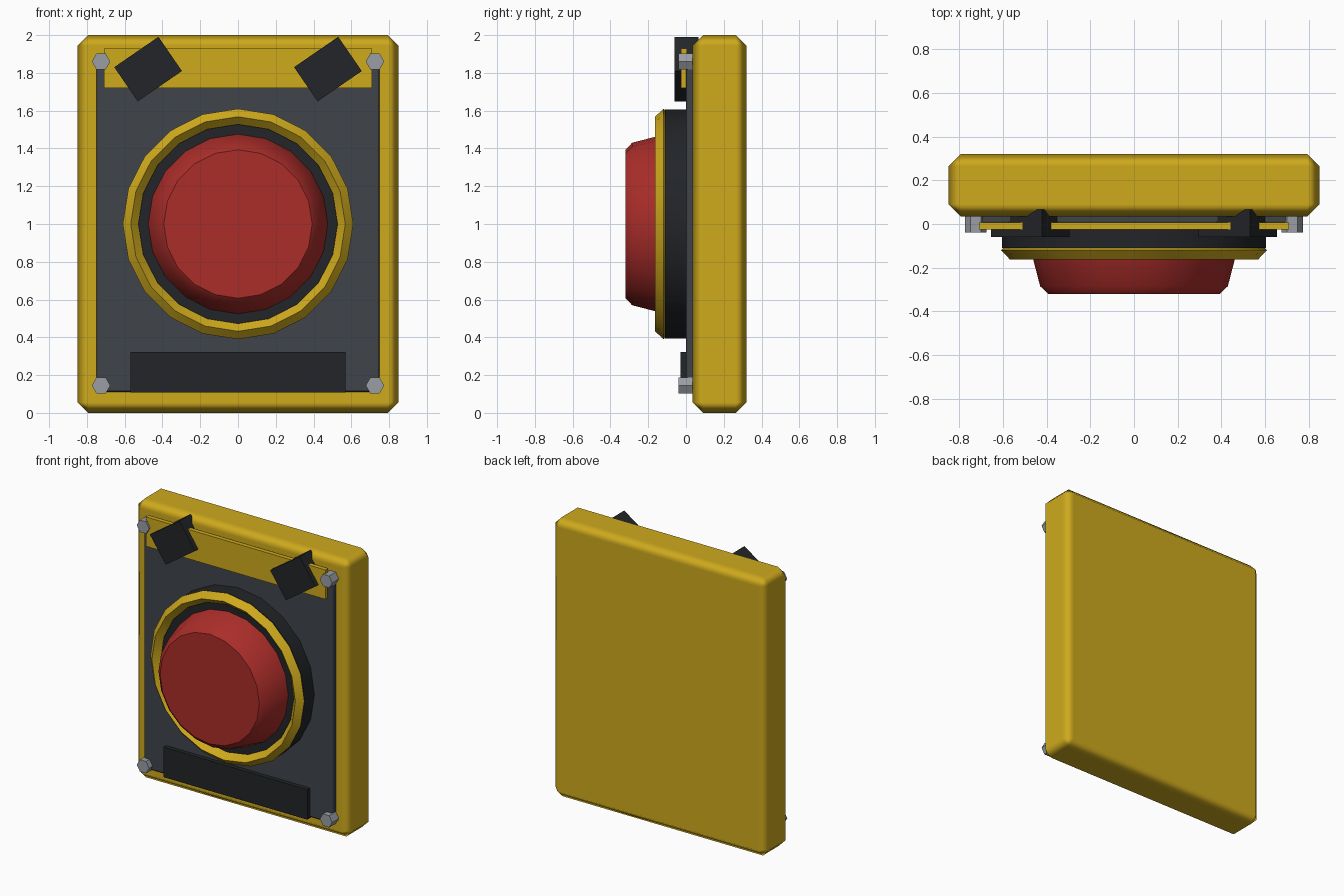
import bpy, bmesh, math
from mathutils import Matrix

if "Cube" in bpy.data.objects:
    bpy.data.objects.remove(bpy.data.objects["Cube"])


def material(name, rgb):
    m = bpy.data.materials.new(name)
    m.diffuse_color = (*rgb, 1)
    m.use_nodes = True
    m.node_tree.nodes["Principled BSDF"].inputs["Base Color"].default_value = m.diffuse_color
    return m


YELLOW = material("yellow", (0.62, 0.40, 0.012))
SLATE = material("slate", (0.05, 0.056, 0.068))
BLACK = material("black", (0.016, 0.018, 0.021))
RED = material("red", (0.40, 0.026, 0.022))
STEEL = material("steel", (0.32, 0.34, 0.37))


def finish(bm, name, mat, smooth=None):
    bmesh.ops.recalc_face_normals(bm, faces=bm.faces)
    me = bpy.data.meshes.new(name)
    bm.to_mesh(me)
    bm.free()
    ob = bpy.data.objects.new(name, me)
    bpy.context.collection.objects.link(ob)
    me.materials.append(mat)
    if smooth:
        bpy.ops.object.select_all(action='DESELECT')
        ob.select_set(True)
        bpy.context.view_layer.objects.active = ob
        bpy.ops.object.shade_smooth_by_angle(angle=math.radians(smooth))
    return ob


def box(name, mat, x, y, z, tilt=0, bevel=0):
    """Box from (min, max) ranges, optionally tilted about y and chamfered."""
    size = [b - a for a, b in (x, y, z)]
    mid = [(a + b) / 2 for a, b in (x, y, z)]
    bm = bmesh.new()
    bmesh.ops.create_cube(bm, size=1, matrix=Matrix.Translation(mid)
                          @ Matrix.Rotation(tilt, 4, 'Y') @ Matrix.Diagonal((*size, 1)))
    ob = finish(bm, name, mat, 50 if bevel else None)
    if bevel:
        mod = ob.modifiers.new("chamfer", 'BEVEL')
        mod.width, mod.segments, mod.harden_normals = bevel, 1, True
    return ob


def lathe(name, mat, profile, cx=0, cz=1, sides=20, closed=False, smooth=None):
    """Revolve (radius, y) points about the y axis; open profiles get end caps."""
    bm = bmesh.new()
    angles = [2 * math.pi * i / sides for i in range(sides)]
    rings = [[bm.verts.new((cx + r * math.cos(a), y, cz + r * math.sin(a)))
              for a in angles] for r, y in profile]
    pairs = list(zip(rings, rings[1:]))
    if closed:
        pairs.append((rings[-1], rings[0]))
    else:
        bm.faces.new(rings[0])
        bm.faces.new(rings[-1])
    for a, b in pairs:
        for i in range(sides):
            j = (i + 1) % sides
            bm.faces.new((a[i], a[j], b[j], b[i]))
    return finish(bm, name, mat, smooth)


# Housing and front panel
box("housing", YELLOW, (-0.85, 0.85), (0.035, 0.32), (0, 2), bevel=0.056)
box("front_panel", SLATE, (-0.75, 0.75), (0, 0.06), (0.11, 1.89), bevel=0.013)

# Warning strip with two slanted stripes, and lower label plate
box("warning_strip", YELLOW, (-0.71, 0.71), (-0.026, 0.006), (1.72, 1.93))
for side, cx in (("left", -0.476), ("right", 0.476)):
    box("stripe_" + side, BLACK, (cx - 0.142, cx + 0.142), (-0.06, 0.067),
        (1.71, 1.93), tilt=-math.radians(34.5))
box("label_plate", BLACK, (-0.57, 0.57), (-0.03, 0.01), (0.107, 0.322))

# Button collar, diamond-section ring and red push button
lathe("button_collar", BLACK, [(0.605, 0.01), (0.605, -0.11)], smooth=30)
lathe("button_ring", YELLOW, [(0.61, -0.12), (0.568, -0.163), (0.527, -0.12),
                              (0.568, -0.077)], closed=True, smooth=30)
lathe("push_button", RED, [(0.478, -0.10), (0.43, -0.285), (0.393, -0.32)], smooth=35)

# Hexagonal corner bolts
for sx in (-1, 1):
    for row, cz in (("lower", 0.145), ("upper", 1.86)):
        lathe(f"bolt_{row}_{'left' if sx < 0 else 'right'}", STEEL,
              [(0.049, 0.045), (0.049, -0.04)], cx=0.725 * sx, cz=cz, sides=6)
